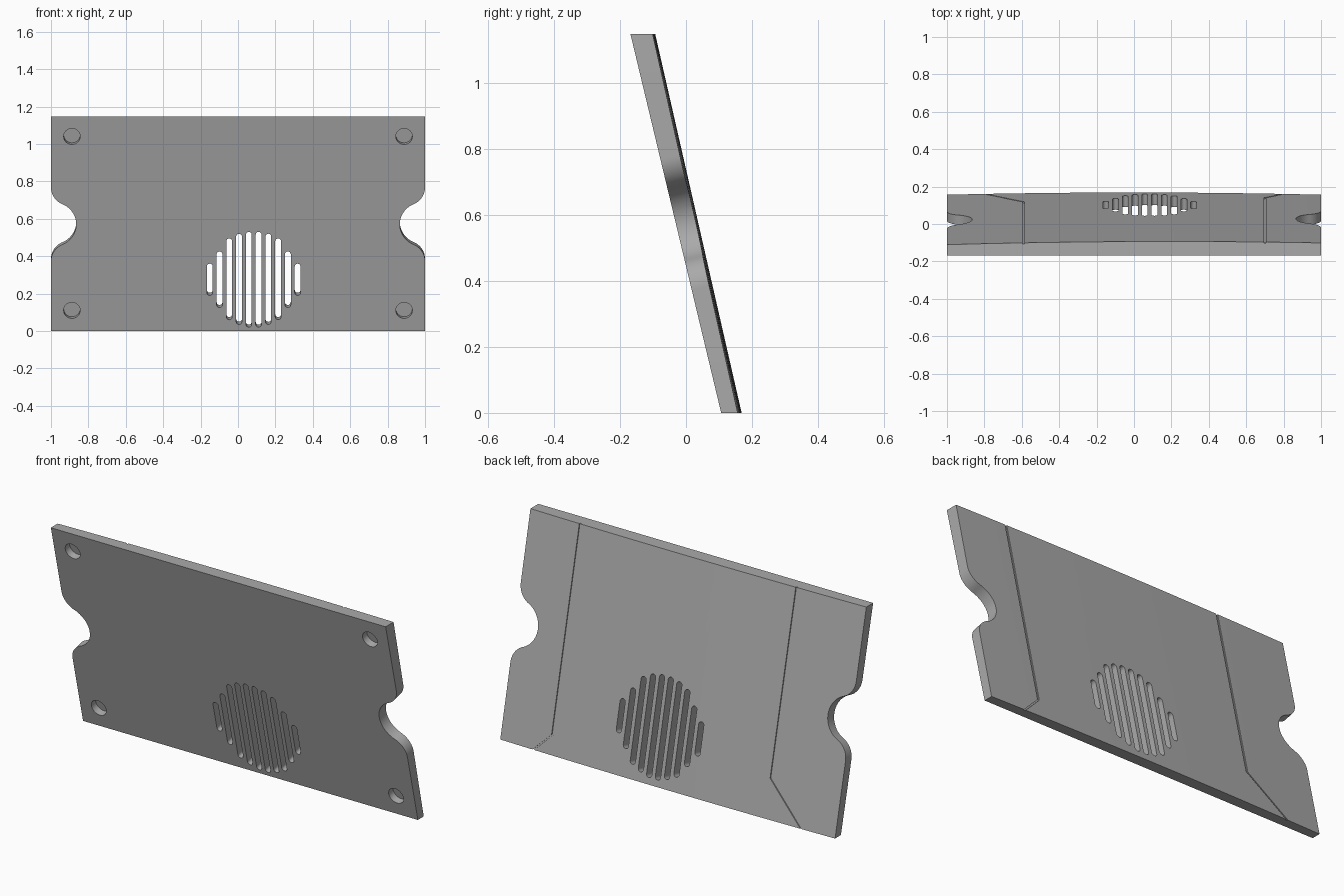
import bpy, bmesh
from math import pi, sin, cos, atan, atan2, sqrt, radians
from mathutils import Matrix

if "Cube" in bpy.data.objects:
    bpy.data.objects.remove(bpy.data.objects["Cube"])

HEIGHT, FOOT, SLOPE = 1.148, 0.1065, 0.2395
TILT = atan(SLOPE)
# Frame of the leaning front face: local z runs up the slope, local y into the panel
LEAN = Matrix.Translation((0, FOOT, 0)) @ Matrix.Rotation(TILT, 4, 'X')

grey = bpy.data.materials.new("mid grey")
grey.use_nodes = True
GREY = (0.40, 0.40, 0.40, 1)
grey.diffuse_color = GREY
grey.node_tree.nodes["Principled BSDF"].inputs["Base Color"].default_value = GREY


def front_y(z):
    return FOOT - SLOPE * z


def back_y(x, z):
    """Gently bulged rear surface, a little thicker at the top."""
    return front_y(z) + 0.05 + 0.012 * (1 - x * x) + z * (0.011 + 0.004 * x)


def arc(cx, cz, r, a0, a1, n):
    return [(cx + r * cos(a0 + (a1 - a0) * i / n),
             cz + r * sin(a0 + (a1 - a0) * i / n)) for i in range(n + 1)]


def loft(bm, rings):
    """Closed skin through equal rings of points, capped at both ends."""
    loops = [[bm.verts.new(p) for p in ring] for ring in rings]
    for a, b in zip(loops, loops[1:]):
        for i in range(len(a)):
            j = (i + 1) % len(a)
            bm.faces.new((a[i], a[j], b[j], b[i]))
    bm.faces.new(loops[0][::-1])
    bm.faces.new(loops[-1])


def prism(bm, outline, y0, y1):
    """Outline in the leaning frame, pushed through the panel."""
    loft(bm, [[LEAN @ Matrix.Translation((x, y, z)).to_translation()
               for x, z in outline] for y in (y0, y1)])


def make_object(name, bm):
    bmesh.ops.recalc_face_normals(bm, faces=bm.faces)
    mesh = bpy.data.meshes.new(name)
    bm.to_mesh(mesh)
    bm.free()
    mesh.materials.append(grey)
    obj = bpy.data.objects.new(name, mesh)
    bpy.context.collection.objects.link(obj)
    return obj


# Leaning panel with a bulged back
bm = bmesh.new()
COLS = 32
xs = [-1 + 2 * i / COLS for i in range(COLS + 1)]
loft(bm, [[(x, front_y(0), 0), (x, back_y(x, 0), 0),
           (x, back_y(x, HEIGHT), HEIGHT), (x, front_y(HEIGHT), HEIGHT)] for x in xs])
bmesh.ops.recalc_face_normals(bm, faces=bm.faces)
bmesh.ops.dissolve_limit(bm, angle_limit=0.0005, verts=bm.verts, edges=bm.edges)
panel = make_object("panel", bm)

# Vent slots
cuts = bmesh.new()
SPANS = [(0.19, 0.36), (0.125, 0.425), (0.06, 0.495), (0.035, 0.52), (0.02, 0.53)]
for i, (low, high) in enumerate(SPANS + SPANS[::-1]):
    x, r = -0.151 + 0.0522 * i, 0.0155
    low, high = low / cos(TILT), high / cos(TILT)
    prism(cuts, arc(x, high - r, r, 0, pi, 8) + arc(x, low + r, r, pi, 2 * pi, 8), -0.1, 0.2)

# Blind mounting holes in the front corners
for x in (-0.888, 0.888):
    for z in (0.11, 1.04):
        prism(cuts, arc(x, z / cos(TILT), 0.044, 0, 2 * pi, 32)[:-1], -0.1, 0.038)

# Side grip notches with rounded lips
mid, big, lip, cx = 0.57 / cos(TILT), 0.12, 0.1, 0.985
dx = cx - (1 - lip)
dz = sqrt((big + lip) ** 2 - dx * dx)
turn = atan2(dz, dx)
notch = ([(1.1, mid + dz)] + arc(1 - lip, mid + dz, lip, 0, -turn, 12)
         + arc(cx, mid, big, pi - turn, pi + turn, 24)[1:-1]
         + arc(1 - lip, mid - dz, lip, turn, 0, 12) + [(1.1, mid - dz)])
for side in (-1, 1):
    prism(cuts, [(side * x, z) for x, z in notch], -0.1, 0.2)

# Fine seam grooves on the back
HALF, DEPTH = 0.005, 0.006
for x, bend, foot in ((-0.59, 0.2, -0.8), (0.70, 0.1, 0.8)):
    past = (foot - x) * 0.1
    path = [(x, HEIGHT + 0.02), (x, bend), (foot + past, -0.1 * bend)]
    rings = []
    for px, pz in path:
        y = back_y(px, pz)
        rings.append([(px - HALF, y - DEPTH, pz), (px + HALF, y - DEPTH, pz),
                      (px + HALF, y + 0.03, pz), (px - HALF, y + 0.03, pz)])
    loft(cuts, rings)

# Cut the openings, then drop the cutter
cutter = make_object("panel_cutter", cuts)
cutter.hide_render = True
mod = panel.modifiers.new("openings", 'BOOLEAN')
mod.operation, mod.solver, mod.object = 'DIFFERENCE', 'EXACT', cutter
bpy.ops.object.select_all(action='DESELECT')
panel.select_set(True)
bpy.context.view_layer.objects.active = panel
bpy.ops.object.modifier_apply(modifier=mod.name)
bpy.data.objects.remove(cutter)
bpy.ops.object.shade_smooth_by_angle(angle=radians(30))
